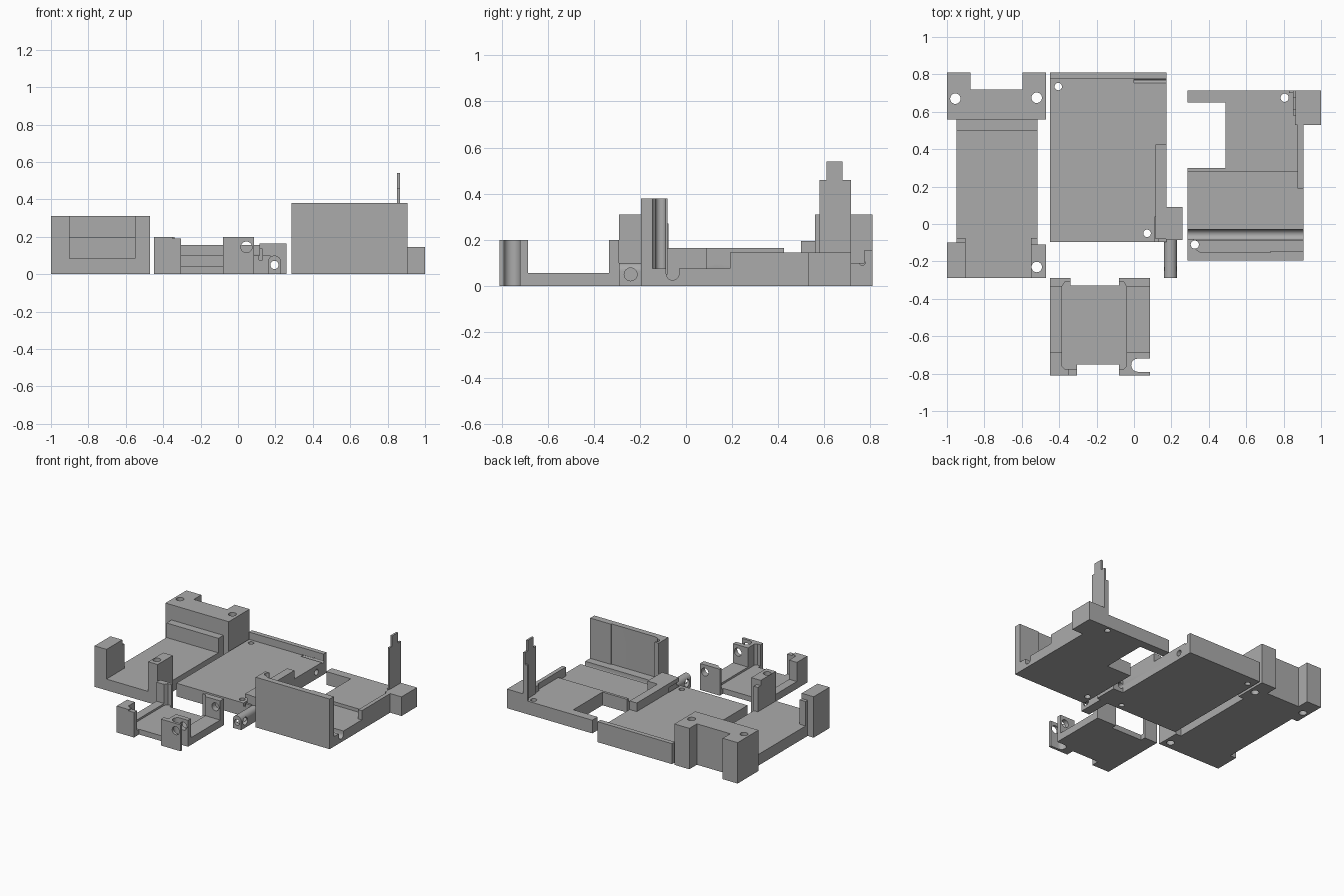
import bpy, bmesh, math
from mathutils import Vector

if "Cube" in bpy.data.objects:
    bpy.data.objects.remove(bpy.data.objects["Cube"])

grey = bpy.data.materials.new("plain_grey")
grey.diffuse_color = (0.41, 0.41, 0.41, 1)
grey.use_nodes = True
grey.node_tree.nodes["Principled BSDF"].inputs["Base Color"].default_value = grey.diffuse_color


def prism(pts, lo, hi, axis="z"):
    """Extrude a 2D profile: (x,y) along z, (y,z) along x, (x,z) along y."""
    place = {"z": lambda a, b, c: (a, b, c),
             "x": lambda a, b, c: (c, a, b),
             "y": lambda a, b, c: (a, c, b)}[axis]
    bm = bmesh.new()
    face = bm.faces.new([bm.verts.new(place(a, b, lo)) for a, b in pts])
    ext = bmesh.ops.extrude_face_region(bm, geom=[face])
    shift = Vector(place(0, 0, hi - lo))
    bmesh.ops.translate(bm, vec=shift, verts=[v for v in ext["geom"] if isinstance(v, bmesh.types.BMVert)])
    bmesh.ops.recalc_face_normals(bm, faces=bm.faces)
    me = bpy.data.meshes.new("piece")
    bm.to_mesh(me)
    bm.free()
    ob = bpy.data.objects.new("piece", me)
    bpy.context.collection.objects.link(ob)
    return ob


def box(x0, x1, y0, y1, z0, z1):
    return prism([(x0, y0), (x1, y0), (x1, y1), (x0, y1)], z0, z1)


def arc(cx, cy, r, a0, a1, n=8):
    return [(cx + r * math.cos(math.radians(a0 + (a1 - a0) * i / n)),
             cy + r * math.sin(math.radians(a0 + (a1 - a0) * i / n))) for i in range(n + 1)]


def hole(cx, cy, r, lo, hi, axis="z"):
    return prism(arc(cx, cy, r, 0, 360, 24)[:-1], lo, hi, axis)


def assemble(name, solids, cuts):
    """Fuse the solids, then subtract the cuts."""
    body = solids[0]
    for op, group in (("UNION", solids[1:]), ("DIFFERENCE", cuts)):
        for other in group:
            mod = body.modifiers.new("fuse", "BOOLEAN")
            mod.operation, mod.solver, mod.object = op, "EXACT", other
            dg = bpy.context.evaluated_depsgraph_get()
            me = bpy.data.meshes.new_from_object(body.evaluated_get(dg))
            body.modifiers.clear()
            body.data = me
            bpy.data.objects.remove(other)
    body.name = body.data.name = name
    body.data.materials.clear()
    body.data.materials.append(grey)
    bpy.ops.object.select_all(action="DESELECT")
    body.select_set(True)
    bpy.context.view_layer.objects.active = body
    bpy.ops.object.shade_smooth_by_angle(angle=math.radians(30))


# Long tray: plate, tall back block with two ears, low step, two front posts
back_block = [(-1, .56), (-.47, .56), (-.47, .81), (-.595, .81), (-.595, .72),
              (-.875, .72), (-.875, .81), (-1, .81)]
assemble("long_tray", [
    box(-.95, -.515, -.29, .57, 0, .085),
    prism(back_block, 0, .31),
    box(-.95, -.515, .50, .565, .05, .195),
    box(-1, -.90, -.29, -.10, 0, .31),
    box(-.55, -.47, -.29, -.11, 0, .31),
    box(-.95, -.90, -.12, -.075, .05, .27),
    box(-.55, -.515, -.12, -.075, .05, .27),
], [hole(x, y, .028, -.1, .5) for x, y in ((-.955, .67), (-.52, .675), (-.52, -.23))])

# Wide tray: floor, back lip, side rail, side block with arched tube
tube = [(.16, 0), (.23, 0)] + arc(.195, .065, .035, 0, 180, 12)
assemble("wide_tray", [
    box(-.45, .175, -.095, .81, 0, .10),
    box(-.45, .175, .775, .81, .05, .155),
    box(.115, .175, -.08, .425, .05, .165),
    box(.17, .26, -.085, .09, 0, .165),
    prism(tube, -.29, -.08, "y"),
], [
    hole(-.405, .735, .02, -.1, .3),
    hole(.07, -.05, .02, -.1, .3),
    hole(.195, .05, .022, -.35, .12, "y"),
    hole(-.24, .05, .028, .14, .25, "x"),
    hole(.69, .05, .022, .13, .2, "x"),
    box(.113, .13, -.12, .04, .075, .135),
    prism(arc(.765, .10, .012, 0, 360, 12)[:-1], 0, .2, "x"),
])

# Small cradle: notched floor with raised sides and four corner posts
floor = [(-.45, -.81), (-.305, -.81), (-.305, -.75), (-.08, -.75), (-.08, -.81), (.085, -.81),
         (.085, -.29), (-.08, -.29), (-.08, -.33), (-.34, -.33), (-.34, -.29), (-.45, -.29)]
assemble("small_cradle", [
    prism(floor, 0, .04),
    box(-.45, -.385, -.81, -.29, 0, .055),
    box(-.04, .085, -.81, -.29, 0, .055),
    prism([(-.45, -.81), (-.305, -.81), (-.305, -.775), (-.37, -.775), (-.385, -.76),
           (-.385, -.685), (-.45, -.685)], 0, .20),
    prism([(-.08, -.81), (.085, -.81), (.085, -.685), (-.04, -.685), (-.04, -.76),
           (-.055, -.775), (-.08, -.775)], 0, .20),
    prism([(-.45, -.335), (-.385, -.335), (-.37, -.31), (-.34, -.31), (-.34, -.29),
           (-.45, -.29)], 0, .20),
    prism([(-.08, -.31), (-.055, -.31), (-.04, -.335), (.085, -.335), (.085, -.29),
           (-.08, -.29)], 0, .20),
], [
    prism([(.12, -.79)] + [(.12, -.72)] + arc(.02, -.755, .035, 90, 270, 12), -.1, .3),
    hole(.045, .145, .03, -.9, -.2, "y"),
    box(-.35, -.30, -.9, -.7, .19, .3),
])

# Walled tray: front wall with groove, rear floor with notch, side rail, corner block, thin tower
section = [(-.195, 0), (.285, 0), (.285, .075), (-.03, .075)] + \
    arc(-.058, .053, .028, 0, -180, 10) + [(-.086, .075), (-.152, .075), (-.152, .38), (-.195, .38)]
flare = [(.285, -.17), (.39, -.17), (.37, -.152)] + arc(.37, -.102, .05, 270, 180, 8) + \
    [(.32, -.08), (.285, -.08)]
rear = [(.285, .28), (.905, .28), (.905, .715), (.285, .715), (.285, .65), (.49, .65),
        (.49, .30), (.285, .30)]
rail = [(.19, .05), (.54, .05), (.54, .145), (.19, .145)]
tower = [(.58, .05), (.715, .05), (.715, .46), (.68, .46), (.68, .54), (.61, .54),
         (.61, .46), (.58, .46)]
assemble("walled_tray", [
    prism(section, .285, .905, "x"),
    prism(flare, .05, .38),
    box(.73, .905, -.17, -.145, .05, .38),
    prism(rear, 0, .10),
    prism(rail, .875, .905, "x"),
    box(.86, 1, .53, .715, 0, .145),
    prism(tower, .85, .865, "x"),
    box(.83, .86, .70, .715, .05, .37),
], [hole(.325, -.11, .022, -.1, .5), hole(.805, .675, .022, -.1, .3)])
